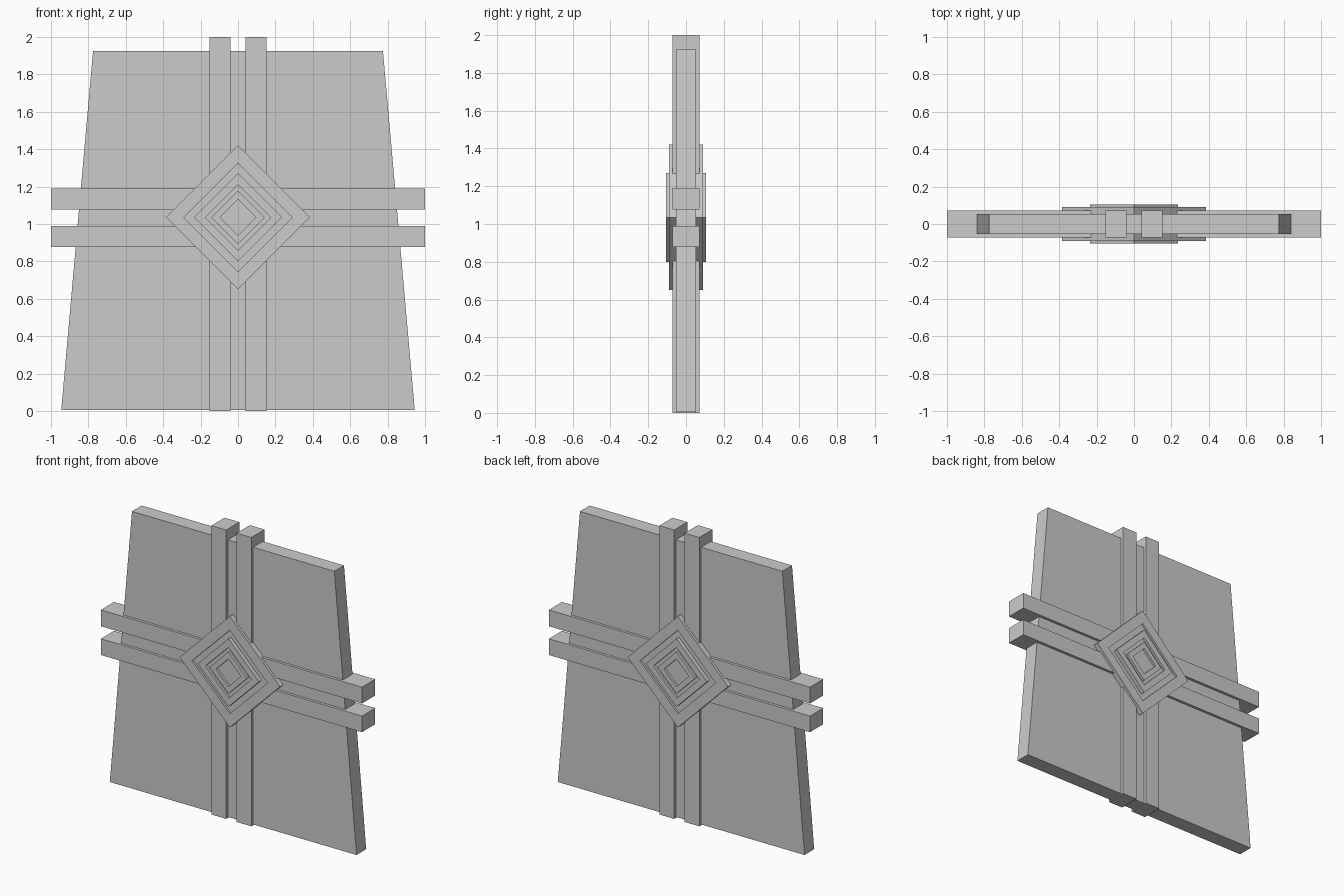
import bpy, bmesh

if "Cube" in bpy.data.objects:
    bpy.data.objects.remove(bpy.data.objects["Cube"])

CZ = 1.035  # height of the diamond centre


def make_object(name, bm):
    bmesh.ops.recalc_face_normals(bm, faces=bm.faces)
    me = bpy.data.meshes.new(name)
    bm.to_mesh(me)
    bm.free()
    ob = bpy.data.objects.new(name, me)
    bpy.context.collection.objects.link(ob)
    return ob


def prism(name, outline, half_depth):
    """Extrude an x-z outline symmetrically along y."""
    bm = bmesh.new()
    front = [bm.verts.new((x, -half_depth, z)) for x, z in outline]
    face = bm.faces.new(front)
    ext = bmesh.ops.extrude_face_region(bm, geom=[face])
    moved = [v for v in ext["geom"] if isinstance(v, bmesh.types.BMVert)]
    bmesh.ops.translate(bm, verts=moved, vec=(0, 2 * half_depth, 0))
    return make_object(name, bm)


def bar(name, x0, x1, z0, z1):
    return prism(name, [(x0, z0), (x1, z0), (x1, z1), (x0, z1)], 0.072)


# Tapered panel
prism("panel", [(-0.945, 0.006), (0.945, 0.006), (0.775, 1.925), (-0.775, 1.925)], 0.053)

# Paired upright and cross bars
bar("upright_bar_left", -0.153, -0.04, 0, 2)
bar("upright_bar_right", 0.04, 0.153, 0, 2)
bar("cross_bar_lower", -1, 1, 0.878, 0.99)
bar("cross_bar_upper", -1, 1, 1.077, 1.19)

# Stepped diamond boss: (radius, depth) steps, same on front and back
steps = [(0.385, 0.09), (0.289, 0.09), (0.289, 0.076), (0.235, 0.076),
         (0.235, 0.105), (0.176, 0.105), (0.176, 0.088), (0.144, 0.088),
         (0.144, 0.105), (0.096, 0.105), (0.096, 0.088)]
profile = [(r, -d) for r, d in reversed(steps)] + steps
bm = bmesh.new()
rings = [[bm.verts.new((r * cx, y, CZ + r * cz))
          for cx, cz in ((1, 0), (0, 1), (-1, 0), (0, -1))] for r, y in profile]
for a, b in zip(rings, rings[1:]):
    for i in range(4):
        j = (i + 1) % 4
        bm.faces.new((a[i], a[j], b[j], b[i]))
bm.faces.new(rings[0])
bm.faces.new(rings[-1])
make_object("diamond_boss", bm)
